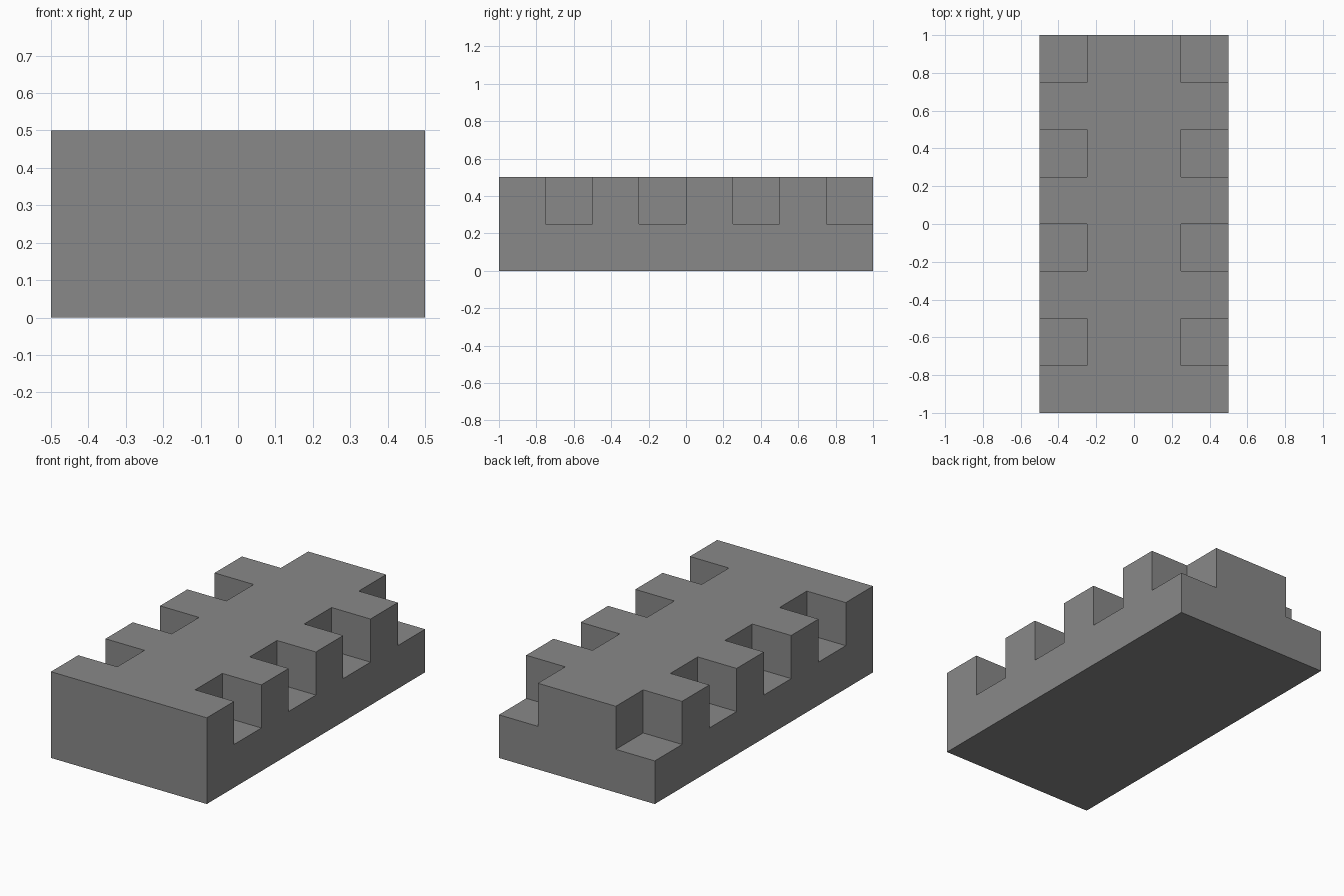
import bpy
import bmesh
from mathutils import Matrix

default_cube = bpy.data.objects.get("Cube")
if default_cube:
    bpy.data.objects.remove(default_cube, do_unlink=True)

UNIT = 0.25  # side of one notch


def make_material(name, color):
    mat = bpy.data.materials.new(name)
    mat.use_nodes = True
    mat.diffuse_color = color
    mat.node_tree.nodes["Principled BSDF"].inputs["Base Color"].default_value = color
    return mat


def add_box(bm, low, high):
    size = [b - a for a, b in zip(low, high)]
    centre = [(a + b) / 2 for a, b in zip(low, high)]
    matrix = Matrix.Translation(centre) @ Matrix.Diagonal((*size, 1))
    bmesh.ops.create_cube(bm, size=1, matrix=matrix)


def finish(bm, name):
    mesh = bpy.data.meshes.new(name)
    bm.to_mesh(mesh)
    bm.free()
    obj = bpy.data.objects.new(name, mesh)
    bpy.context.collection.objects.link(obj)
    return obj


# Solid slab
bm = bmesh.new()
add_box(bm, (-0.5, -1, 0), (0.5, 1, 0.5))
block = finish(bm, "notched_block")
block.data.materials.append(make_material("mid grey", (0.25, 0.25, 0.25, 1)))

# Notch cutters along both upper edges; the rearmost pair opens through the back
bm = bmesh.new()
for side in (-1, 1):
    for i in range(4):
        y = -0.75 + 2 * UNIT * i
        y_end = y + UNIT + (0.1 if i == 3 else 0)
        x_low, x_high = sorted((side * UNIT, side * 0.6))
        add_box(bm, (x_low, y, UNIT), (x_high, y_end, 0.6))
cutter = finish(bm, "notch_cutter")
cutter.hide_render = True

# Cut the notches, then discard the helper
cut = block.modifiers.new("notches", "BOOLEAN")
cut.operation = "DIFFERENCE"
cut.solver = "EXACT"
cut.object = cutter
bpy.context.view_layer.objects.active = block
bpy.ops.object.modifier_apply(modifier=cut.name)
bpy.data.objects.remove(cutter, do_unlink=True)
